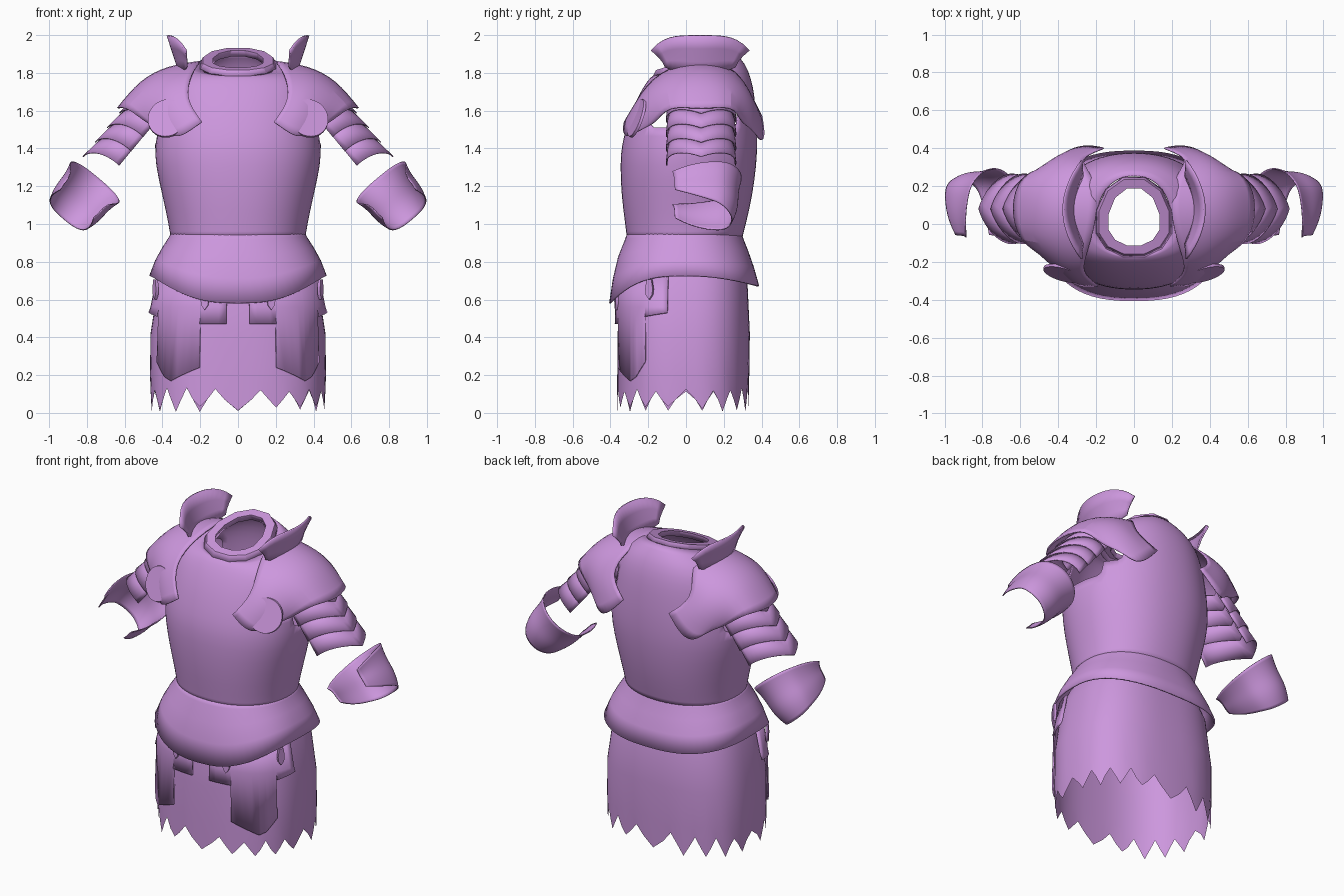
import bpy, bmesh, math, random
from mathutils import Vector, Matrix

if "Cube" in bpy.data.objects:
    bpy.data.objects.remove(bpy.data.objects["Cube"])

random.seed(4)
mat = bpy.data.materials.new("orchid purple")
mat.diffuse_color = (0.61, 0.31, 0.73, 1)
mat.use_nodes = True
mat.node_tree.nodes["Principled BSDF"].inputs["Base Color"].default_value = mat.diffuse_color


def finish(name, bm, solid=0.0, subsurf=0, mirror=False, angle=40):
    """Turn a bmesh into a shaded object with its modifiers."""
    bmesh.ops.recalc_face_normals(bm, faces=bm.faces)
    me = bpy.data.meshes.new(name)
    bm.to_mesh(me)
    bm.free()
    me.materials.append(mat)
    ob = bpy.data.objects.new(name, me)
    bpy.context.collection.objects.link(ob)
    bpy.ops.object.select_all(action='DESELECT')
    ob.select_set(True)
    bpy.context.view_layer.objects.active = ob
    bpy.ops.object.shade_smooth_by_angle(angle=math.radians(angle))
    if subsurf:
        m = ob.modifiers.new("Smooth", 'SUBSURF')
        m.levels = m.render_levels = subsurf
        m.boundary_smooth = 'PRESERVE_CORNERS'
    if solid:
        m = ob.modifiers.new("Thickness", 'SOLIDIFY')
        m.thickness, m.offset = solid, 0
    if mirror:
        ob.modifiers.new("Mirror", 'MIRROR').use_mirror_merge = False
    return ob


def sheet(rows, closed=False, bm=None):
    """Quad surface through rows of points."""
    bm = bm or bmesh.new()
    vs = [[bm.verts.new(p) for p in r] for r in rows]
    n = len(rows[0])
    for a, b in zip(vs, vs[1:]):
        for i in range(n if closed else n - 1):
            j = (i + 1) % n
            bm.faces.new((a[i], a[j], b[j], b[i]))
    return bm


def oval(a, hw, yf, yb, n=2.2):
    """Point on a squarish oval; a = 0 is the front, a = pi/2 the +x side."""
    s, c = math.sin(a), math.cos(a)
    x = math.copysign(abs(s) ** (2 / n), s) * hw
    k = abs(c) ** (2 / n)
    return (x, -yf * k if c > 0 else yb * k)


def angles(n, half=0.0):
    return [(i + half) * 2 * math.pi / n for i in range(n)]


# Breastplate and backplate: stacked ovals with open armholes
rows = []
for z, hw, yf, yb, tilt in ((0.92, .354, .310, .294, 0), (1.0, .365, .32, .315, 0),
                            (1.15, .398, .34, .35, 0), (1.32, .437, .347, .372, 0),
                            (1.42, .437, .338, .375, 0), (1.51, .425, .314, .374, 0),
                            (1.60, .41, .284, .368, 0), (1.68, .395, .248, .36, 0),
                            (1.75, .37, .215, .345, .05), (1.81, .31, .185, .312, .15),
                            (1.845, .2, .17, .255, .3)):
    row = []
    for a in angles(40):
        x, y = oval(a, hw, yf, yb)
        row.append((x, y, z + tilt * (y - .04)))
    rows.append(row)
bm = sheet(rows, True)
holes = []
for f in bm.faces:
    c = f.calc_center_median()
    if abs(c.x) > .25 and ((c.y - .05) / .23) ** 2 + ((c.z - 1.59) / .15) ** 2 < 1:
        holes.append(f)
bmesh.ops.delete(bm, geom=holes, context='FACES')
finish("cuirass", bm, .006, 1)

# Faceted neck collar, tilted forward
rows = []
for z, hw, yf, yb in ((1.845, .205, .178, .255), (1.872, .19, .162, .242), (1.872, .14, .118, .195),
                      (1.84, .145, .12, .2)):
    row = []
    for a in angles(12, .5):
        x, y = oval(a, hw, yf, yb, 2.1)
        row.append((x, y, z + .3 * (y - .04)))
    rows.append(row)
finish("neck_collar", sheet(rows, True), .006, angle=20)

# Fauld: flared waist skirt, pointed low at the front
rows = []
for v, hw, yf, yb in ((0, .35, .305, .289), (.1, .359, .318, .297), (.35, .396, .355, .325),
                      (.65, .434, .382, .355), (1, .465, .402, .383)):
    row = []
    for a in angles(64):
        x, y = oval(a, hw, yf, yb, 2.2 + .35 * v)
        low = .725 - (.145 * (-y / yf) ** 3 if y < 0 else .055 * (y / yb) ** 2)
        row.append((x, y, .955 + (low - .955) * v))
    rows.append(row)
finish("fauld", sheet(rows, True), .01)

# Cloth skirt with a torn zigzag hem
rows = []
for z, hw, yf, yb in ((.8, .38, .32, .29), (.7, .42, .348, .325), (.42, .463, .362, .338),
                      (.2, .466, .364, .335), (None, .462, .364, .33)):
    row = []
    for i, a in enumerate(angles(72)):
        h = z
        if z is None:
            h = (.005 + random.uniform(0, .03), .07, .11 + random.uniform(0, .025), .07)[i % 4]
        row.append((*oval(a, hw, yf, yb, 2.6), h))
    rows.append(row)
finish("torn_skirt", sheet(rows, True))

# Stepped tassets wrapped around the front corners
bm = bmesh.new()
for part in (((.07, .47), (.336, .47)),
             ((.336, .24), (.75, .17), (.87, .19), (1.057, .27)),
             ((1.057, .51), (1.394, .53))):
    cols = []
    for (a0, z0), (a1, z1) in zip(part, part[1:]):
        for k in range(4):
            t = k / 4
            cols.append((a0 + (a1 - a0) * t, z0 + (z1 - z0) * t))
    cols.append(part[-1])
    sheet([[(*oval(a, .43, .355, .35, 2.6), .73) for a, z in cols],
           [(*oval(a, .464, .37, .35, 2.6), .56) for a, z in cols],
           [(*oval(a, .475, .373, .35, 2.6), z) for a, z in cols]], bm=bm)
bmesh.ops.remove_doubles(bm, verts=bm.verts, dist=.0005)
finish("tasset", bm, .01, mirror=True)

# Small pointed strap ends hanging under the fauld
bm = bmesh.new()
for a, z in ((.285, .6), (1.14, .655)):
    x, y = oval(a, .462, .372, .35, 2.6)
    x2, y2 = oval(a + .02, .462, .372, .35, 2.6)
    side = Vector((x2 - x, y2 - y, 0)).normalized()
    out = Vector((side.y, -side.x, 0))
    tab = [Vector((x, y, z)) + side * u + Vector((0, 0, w)) for u, w in
           ((-.014, .05), (.014, .05), (.022, 0), (.018, -.03), (0, -.055), (-.018, -.03), (-.022, 0))]
    f = bm.faces.new([bm.verts.new(p) for p in tab])
    g = bmesh.ops.extrude_face_region(bm, geom=[f])["geom"]
    bmesh.ops.translate(bm, vec=out * .016, verts=[v for v in g if isinstance(v, bmesh.types.BMVert)])
finish("strap_end", bm, mirror=True)

# Pauldron: dome over the shoulder, wings reaching onto chest and back
finish("pauldron", sheet([
    [(.19, -.325, 1.54), (.28, -.255, 1.66), (.25, -.16, 1.8), (.18, .08, 1.885),
     (.22, .27, 1.82), (.3, .345, 1.68), (.16, .40, 1.57)],
    [(.26, -.335, 1.49), (.36, -.26, 1.65), (.39, -.13, 1.79), (.36, .08, 1.86),
     (.38, .27, 1.79), (.39, .37, 1.65), (.23, .415, 1.49)],
    [(.33, -.31, 1.45), (.44, -.23, 1.58), (.51, -.11, 1.73), (.52, .08, 1.78),
     (.51, .25, 1.73), (.46, .34, 1.6), (.32, .405, 1.42)],
    [(.40, -.24, 1.5), (.48, -.16, 1.53), (.6, -.1, 1.63), (.655, .08, 1.605),
     (.6, .26, 1.63), (.49, .285, 1.54), (.40, .35, 1.5)]]), .008, 2, True)

# Arm frame: axis runs down the arm, up points away from its outer side
axis, up, yv = Vector((.64, 0, -.765)), Vector((.765, 0, .64)), Vector((0, 1, 0))

# Overlapping upper arm lames with swept-back edges
for k in range(4):
    rows = []
    for s, flare in ((0, -.006), (.06, 0), (.125, .006)):
        row = []
        for i in range(21):
            t = math.radians(-98 + 9.8 * i)
            top = Vector((.55, .08, 1.67)) + axis * (s + .1 * k - .01 - .087 * abs(math.sin(t)))
            row.append(top - up * .15 + up * (.15 + flare) * math.cos(t)
                       + yv * (.178 + flare) * math.sin(t))
        rows.append(row)
    finish("arm_lame_%d" % (k + 1), sheet(rows), .006, mirror=True)

# Elbow guard: curled shell, widest behind the elbow and open to the front
rows = []
for i in range(25):
    u = -1 + i / 12
    t = math.radians(125 * u)
    wide = .055 + .088 * (1 - abs(u) ** 2.5)
    row = []
    for j in range(9):
        v = -1 + j / 4
        r = .148 + .018 * v * v - (.05 * v * v if v > 0 else 0) * (1 - .5 * u * u)
        c = Vector((.83, .125, 1.134)) + axis * (v * wide - .02 * abs(u) ** 3)
        row.append(c + up * r * math.sin(t) + yv * (r + .002) * math.cos(t)
                   - yv * .1 * max(0, abs(u) - .55) / .45)
    rows.append(row)
finish("elbow_guard", sheet(rows), .006, 1, True)

# Upright shoulder fins, bowed outward
rows = []
for j in range(4):
    v = j / 3
    row = []
    for i in range(17):
        u = -1 + i / 8
        x = .27 + (.035 + .062 * v) * (1 - u * u) + .006 * v
        y = .075 + u * (.185 + .075 * v ** 1.5)
        base, crest = 1.83 - .04 * (1 - u * u), 1.92 + .078 * (1 - u ** 4)
        row.append((x, y, base + (crest - base) * v))
    rows.append(row)
finish("shoulder_fin", sheet(rows), .01, mirror=True)

# Round armpit discs
nrm = Vector((.25, -.9, .32)).normalized()
place = Matrix.Translation((.367, -.232, 1.55)) @ nrm.to_track_quat('Z', 'Y').to_matrix().to_4x4()
bm = bmesh.new()
bmesh.ops.create_cone(bm, cap_ends=True, segments=32, radius1=.107, radius2=.104, depth=.014,
                      matrix=place @ Matrix.Translation((0, 0, .032)))
finish("armpit_disc", bm, mirror=True)
